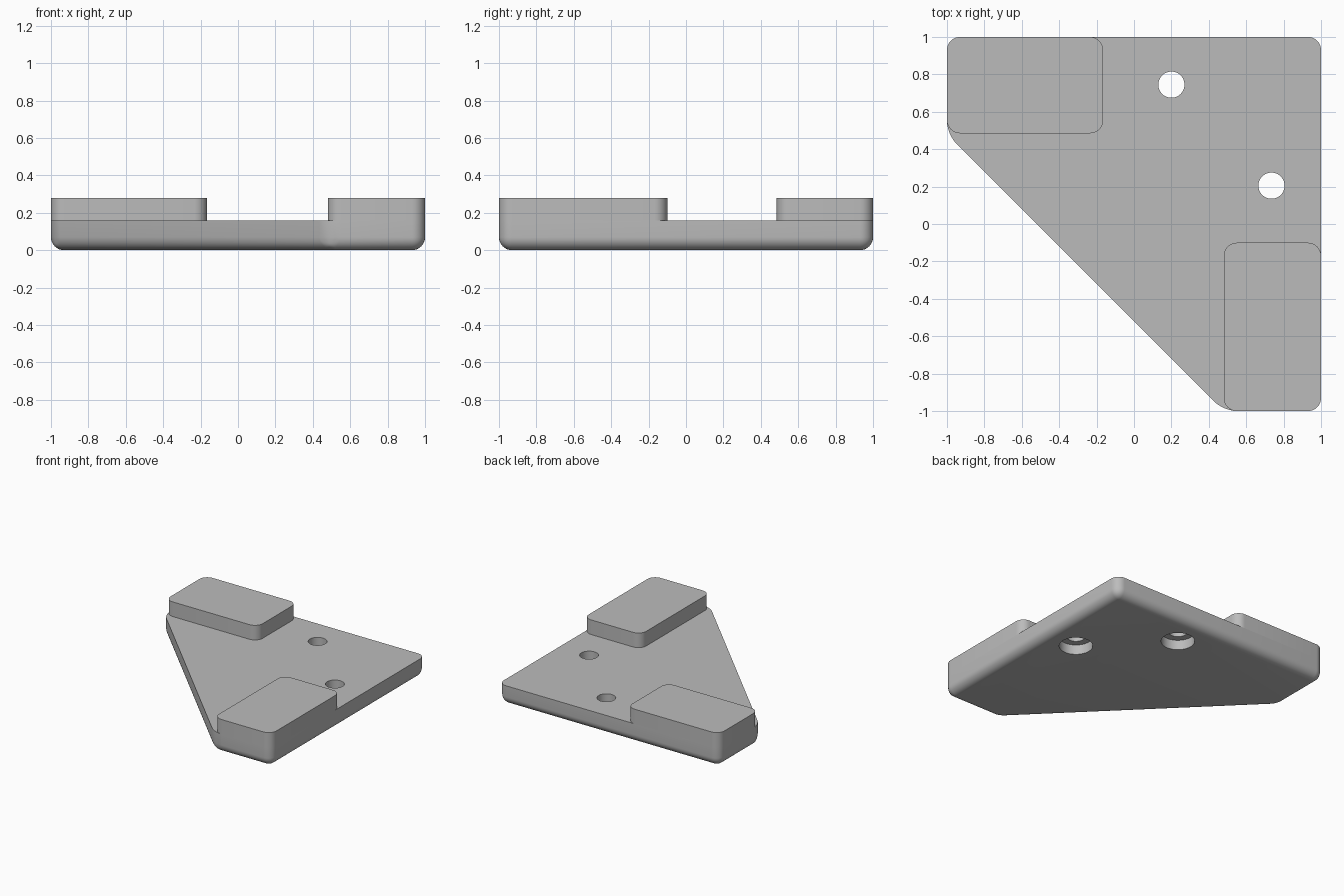
import bpy
import bmesh

if "Cube" in bpy.data.objects:
    bpy.data.objects.remove(bpy.data.objects["Cube"], do_unlink=True)

TOP = 0.16

grey = bpy.data.materials.new("matte_grey")
grey.use_nodes = True
colour = (0.5, 0.5, 0.5, 1)
grey.diffuse_color = colour
grey.node_tree.nodes["Principled BSDF"].inputs["Base Color"].default_value = colour


def activate(obj):
    bpy.ops.object.select_all(action="DESELECT")
    obj.select_set(True)
    bpy.context.view_layer.objects.active = obj


def rounded_prism(name, outline, z0, z1, radius, round_bottom=False):
    """Extrude an outline, rounding its upright edges and maybe its underside."""
    bm = bmesh.new()
    base = bm.faces.new([bm.verts.new((x, y, z0)) for x, y in outline])
    top = bmesh.ops.extrude_face_region(bm, geom=[base], use_keep_orig=True)
    raised = [g for g in top["geom"] if isinstance(g, bmesh.types.BMVert)]
    bmesh.ops.translate(bm, verts=raised, vec=(0, 0, z1 - z0))
    bmesh.ops.recalc_face_normals(bm, faces=bm.faces)

    def wanted(edge):
        heights = [v.co.z for v in edge.verts]
        upright = abs(heights[0] - heights[1]) > 0.01
        return upright or (round_bottom and max(heights) < z0 + 0.01)

    bmesh.ops.bevel(bm, geom=[e for e in bm.edges if wanted(e)], offset=radius,
                    segments=8, profile=0.5, affect="EDGES", clamp_overlap=True)
    if not round_bottom:
        # Open underside, so the pad meets the plate without a doubled face
        hidden = [f for f in bm.faces if f.normal.z < -0.9]
        bmesh.ops.delete(bm, geom=hidden, context="FACES")
    mesh = bpy.data.meshes.new(name)
    bm.to_mesh(mesh)
    bm.free()
    obj = bpy.data.objects.new(name, mesh)
    bpy.context.collection.objects.link(obj)
    mesh.materials.append(grey)
    return obj


def rectangle(x0, x1, y0, y1):
    return [(x0, y0), (x1, y0), (x1, y1), (x0, y1)]


def drill(target, x, y, radius, z0, z1):
    """Cut a round hole between two heights."""
    bpy.ops.mesh.primitive_cylinder_add(vertices=48, radius=radius, depth=z1 - z0,
                                        location=(x, y, (z0 + z1) / 2))
    cutter = bpy.context.object
    cutter.name = "hole_cutter"
    cutter.hide_render = True
    cutter.data.materials.append(grey)
    mod = target.modifiers.new("hole", "BOOLEAN")
    mod.operation = "DIFFERENCE"
    mod.solver = "EXACT"
    mod.object = cutter
    activate(target)
    bpy.ops.object.modifier_apply(modifier=mod.name)
    bpy.data.objects.remove(cutter, do_unlink=True)


# Square plate with one corner cut off diagonally
plate = rounded_prism("base_plate",
                      [(-1, 1), (-1, 0.48), (0.48, -1), (1, -1), (1, 1)],
                      0, TOP, 0.07, round_bottom=True)

# Screw holes, counterbored from below
for x, y in [(0.2, 0.745), (0.735, 0.205)]:
    drill(plate, x, y, 0.07, -0.1, 0.3)
    drill(plate, x, y, 0.125, -0.1, 0.08)

# Raised pads at the two ends
back_pad = rounded_prism("back_pad", rectangle(-1, -0.165, 0.485, 1), TOP, 0.28, 0.07)
side_pad = rounded_prism("side_pad", rectangle(0.48, 1, -1, -0.1), TOP, 0.28, 0.07)

for part in (plate, back_pad, side_pad):
    activate(part)
    bpy.ops.object.shade_smooth_by_angle(angle=0.52)
